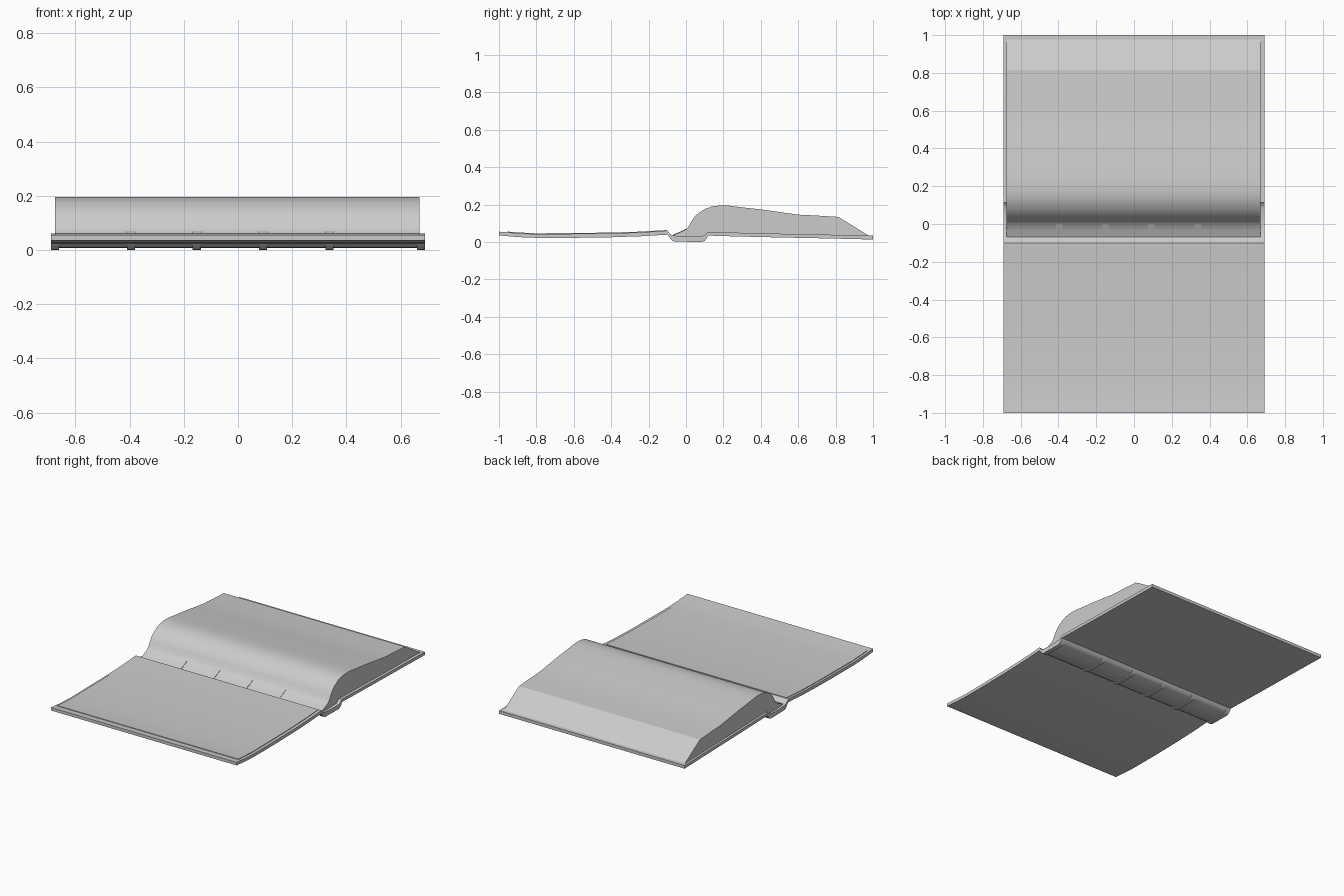
import bpy, math

if "Cube" in bpy.data.objects:
    bpy.data.objects.remove(bpy.data.objects["Cube"])


def extrude_profile(name, outline, x0, x1, angle=30):
    """Closed (y, z) outline extruded along x."""
    n = len(outline)
    verts = [(x, y, z) for x in (x0, x1) for y, z in outline]
    faces = [(i, (i + 1) % n, n + (i + 1) % n, n + i) for i in range(n)]
    faces += [tuple(reversed(range(n))), tuple(range(n, 2 * n))]
    mesh = bpy.data.meshes.new(name)
    mesh.from_pydata(verts, [], faces)
    obj = bpy.data.objects.new(name, mesh)
    bpy.context.collection.objects.link(obj)
    bpy.ops.object.select_all(action='DESELECT')
    obj.select_set(True)
    bpy.context.view_layer.objects.active = obj
    bpy.ops.object.mode_set(mode='EDIT')
    bpy.ops.mesh.select_all(action='SELECT')
    bpy.ops.mesh.normals_make_consistent(inside=False)
    bpy.ops.object.mode_set(mode='OBJECT')
    bpy.ops.object.shade_smooth_by_angle(angle=math.radians(angle))
    return obj


def sheet(name, top, thick, x0, x1):
    """Even sheet hanging below a (y, z) line."""
    under = [(y, z - thick) for y, z in reversed(top)]
    return extrude_profile(name, top + under, x0, x1)


# Cover: front board, sunken spine and back board in one wrap
front_top = [(-1, .055), (-.9, .047), (-.8, .042), (-.6, .044), (-.4, .046),
             (-.25, .051), (-.15, .057), (-.1, .061)]
spine_top = [(-.085, .043), (-.07, .034), (0, .029), (.085, .031), (.1, .038)]
back_top = [(.115, .053), (.25, .05), (.5, .044), (.75, .039), (1, .034)]
under = [(1, .013), (.75, .019), (.5, .024), (.25, .03), (.12, .034),
         (.108, .018), (.09, .008), (0, .007), (-.065, .01), (-.085, .022),
         (-.1, .039), (-.15, .036), (-.25, .03), (-.4, .025), (-.6, .022),
         (-.8, .022), (-.9, .026), (-1, .035)]
extrude_profile("cover", front_top + spine_top + back_top + under, -.69, .69)

# Endpaper pasted inside the front board
paper = [(-.955, .0555)] + [(y, z + .004) for y, z in front_top[1:-1]] + [(-.105, .0635)]
sheet("front_endpaper", paper, .008, -.675, .67)

# Page block with gutter slope, rounded hump and sloping fore edge
pages = [(-.07, .036), (-.035, .05), (0, .068), (.015, .085), (.03, .112),
         (.05, .14), (.075, .16), (.105, .178), (.14, .19), (.18, .195),
         (.23, .194), (.3, .185), (.4, .174), (.5, .16), (.6, .146),
         (.7, .141), (.815, .134), (.98, .032),
         (.98, .026), (.5, .034), (.12, .044), (.09, .02), (-.07, .02)]
extrude_profile("page_block", pages, -.675, .67, 22)

# Raised bands across the spine, showing faintly in the gutter
band = [(-.088, .024), (-.072, .006), (-.06, .002), (.085, 0), (.1, .006),
        (.114, .022), (.09, .02), (-.065, .02)]
centres = [-.675, -.395, -.152, .092, .338, .675]
for i, x in enumerate(centres):
    extrude_profile(f"spine_band_{i + 1}", band, x - .015, x + .015)
for i, x in enumerate(centres[1:-1]):
    sheet(f"gutter_ridge_{i + 1}", [(-.07, .039), (-.035, .053), (0, .071)],
          .006, x - .017, x + .017)
